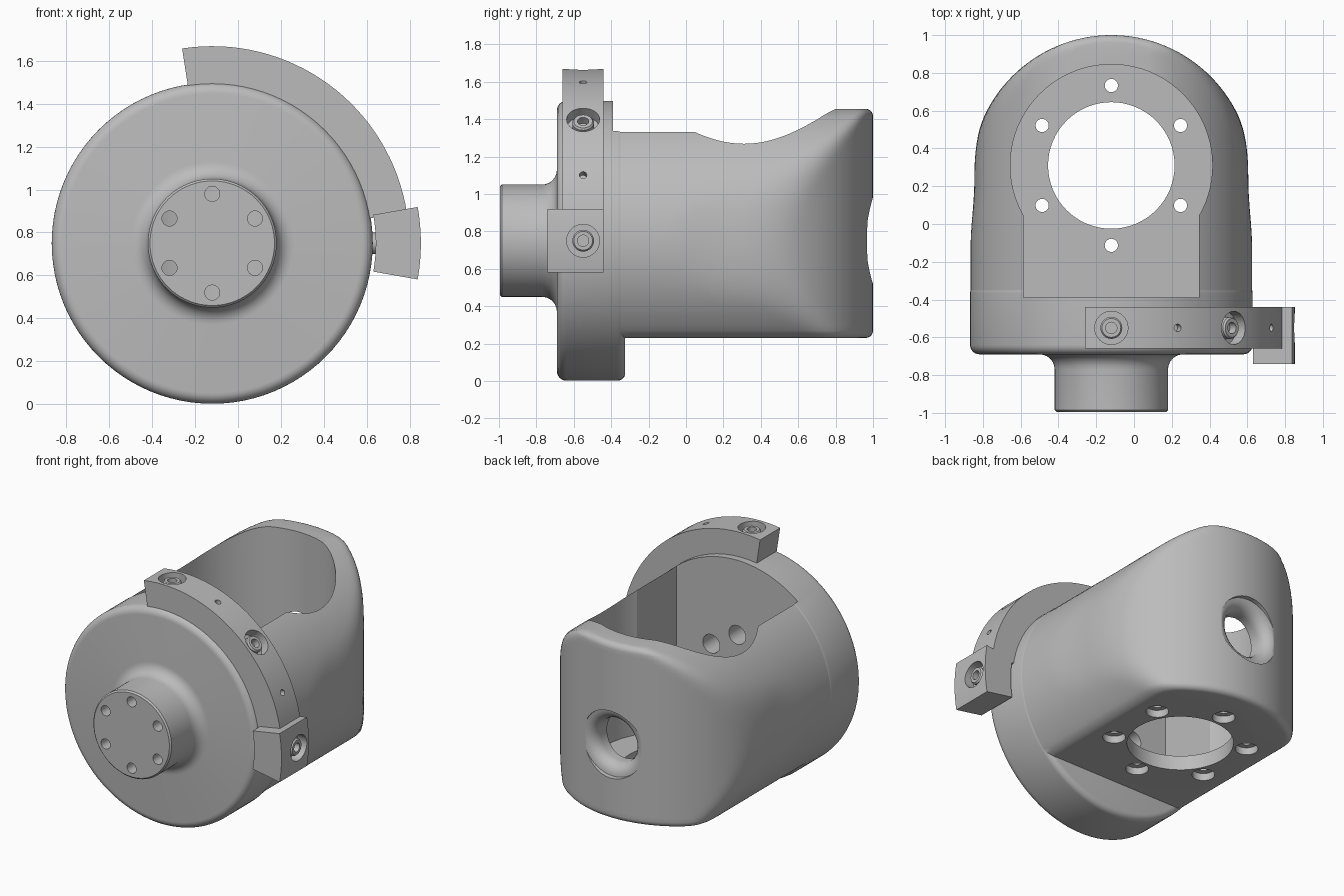
import bpy, bmesh, math
from math import sin, cos, pi, sqrt, radians
from mathutils import Vector

cube = bpy.data.objects.get("Cube")
if cube:
    bpy.data.objects.remove(cube, do_unlink=True)

grey = bpy.data.materials.new("machined_grey")
grey.use_nodes = True
grey.diffuse_color = (0.5, 0.5, 0.5, 1)
grey.node_tree.nodes["Principled BSDF"].inputs["Base Color"].default_value = (0.5, 0.5, 0.5, 1)

CX, CZ, R = -0.12, 0.75, 0.745      # main axis and radius
SEAT_Y = 0.31                       # centre of the vertical seat
BAND_Y = -0.55


def finish(name, bm):
    bmesh.ops.recalc_face_normals(bm, faces=bm.faces[:])
    mesh = bpy.data.meshes.new(name)
    bm.to_mesh(mesh)
    bm.free()
    mesh.materials.append(grey)
    obj = bpy.data.objects.new(name, mesh)
    bpy.context.collection.objects.link(obj)
    return obj


def loft(bm, rings):
    """Skin closed rings of points and cap both ends."""
    rows = [[bm.verts.new(p) for p in ring] for ring in rings]
    n = len(rows[0])
    for a, b in zip(rows, rows[1:]):
        for i in range(n):
            bm.faces.new((a[i], a[(i + 1) % n], b[(i + 1) % n], b[i]))
    bm.faces.new(rows[0][::-1])
    bm.faces.new(rows[-1])


def turn(bm, profile, origin, axis, sides=32):
    """Turned solid from (radius, height) pairs along an axis."""
    q = Vector(axis).to_track_quat('Z', 'Y')
    loft(bm, [[Vector(origin) + q @ Vector((r * cos(2 * pi * i / sides), r * sin(2 * pi * i / sides), h))
               for i in range(sides)] for r, h in profile])


def turned(name, profile, origin, axis, sides=32):
    bm = bmesh.new()
    turn(bm, profile, origin, axis, sides)
    return finish(name, bm)


def box(name, lo, hi):
    bm = bmesh.new()
    loft(bm, [[(lo[0], lo[1], z), (hi[0], lo[1], z), (hi[0], hi[1], z), (lo[0], hi[1], z)]
              for z in (lo[2], hi[2])])
    return finish(name, bm)


def arc_block(name, r0, r1, a0, a1, y0, y1):
    """Ring sector around the main axis."""
    n = 32
    angles = [radians(a0 + (a1 - a0) * i / n) for i in range(n + 1)]
    outline = [(r1, a) for a in angles] + [(r0, a) for a in reversed(angles)]
    bm = bmesh.new()
    loft(bm, [[(CX + r * cos(a), y, CZ + r * sin(a)) for r, a in outline] for y in (y0, y1)])
    return finish(name, bm)


def combine(target, tool, operation):
    mod = target.modifiers.new("bool", 'BOOLEAN')
    mod.operation, mod.solver, mod.object = operation, 'EXACT', tool
    with bpy.context.temp_override(object=target, active_object=target):
        bpy.ops.object.modifier_apply(modifier=mod.name)
    bpy.data.objects.remove(tool, do_unlink=True)


def fillet(r, h, radius, start, end, n=6):
    """Arc points around (r, h)."""
    return [(r + radius * cos(radians(start + (end - start) * i / n)),
             h + radius * sin(radians(start + (end - start) * i / n))) for i in range(n + 1)]


def smooth_min(a, b, k):
    h = max(k - abs(a - b), 0) / k
    return min(a, b) - h * h * k / 4


# Housing: horizontal barrel blended with an upright round back
def housing_ring(z, low, high, edge):
    gap = max(0, edge - (z - low), edge - (high - z))
    inset = edge - sqrt(max(edge * edge - gap * gap, 0))
    w = sqrt(R * R - (z - CZ) ** 2) - inset
    side = []
    for i in range(14):
        y = -0.45 + 0.05 * i
        side.append((smooth_min(w, R - inset + 0.6 * (0.25 - y) ** 2, 0.08), y))
    for i in range(33):
        a = pi / 2 * i / 32
        side.append((smooth_min(w, (R - inset) * cos(a), 0.08) if i < 32 else 0, 0.25 + (0.75 - inset) * sin(a)))
    return ([(CX + x, y, z) for x, y in side] +
            [(CX - x, y, z) for x, y in reversed(side[:-1])])


LOW, HIGH, EDGE = 0.23, 1.455, 0.04
levels = [LOW + EDGE * (1 - cos(pi / 2 * i / 5)) for i in range(5)]
levels += [LOW + EDGE + (HIGH - LOW - 2 * EDGE) * i / 40 for i in range(41)]
levels += [HIGH - EDGE * (1 - sin(pi / 2 * i / 5)) for i in range(1, 6)]
bm = bmesh.new()
loft(bm, [housing_ring(z, LOW, HIGH, EDGE) for z in levels])
housing = finish("housing", bm)

# Front drum with filleted hub, turned about the main axis
drum_r, hub_r = 0.748, 0.3
profile = [(hub_r - 0.01, -0.995), (hub_r, -0.985)]
profile += fillet(hub_r + 0.08, -0.77, 0.08, 180, 90)
profile += fillet(drum_r - 0.05, -0.64, 0.05, -90, 0)
profile += fillet(drum_r - 0.04, -0.365, 0.04, 0, 90)
drum = turned("drum", profile, (CX, 0, CZ), (0, 1, 0), 96)
combine(housing, drum, 'UNION')

# Keyhole pocket open to the top
combine(housing, box("neck_cutter", (CX - 0.465, -0.39, 0.33), (CX + 0.465, SEAT_Y, 2)), 'DIFFERENCE')
combine(housing, turned("seat_cutter", [(0.535, 0.33), (0.535, 2)], (CX, SEAT_Y, 0), (0, 0, 1), 80), 'DIFFERENCE')

# Floor opening and rounded cable port in the back
combine(housing, turned("floor_cutter", [(0.335, 0), (0.335, 0.5)], (CX, SEAT_Y, 0), (0, 0, 1), 64), 'DIFFERENCE')
port = [(0.15, 0.6)] + fillet(0.23, 0.89, 0.08, 180, 90) + [(0.24, 1.1)]
combine(housing, turned("port_cutter", port, (CX, 0, CZ), (0, 1, 0), 40), 'DIFFERENCE')

# Counterbored bolt circles in the floor and the hub
bm = bmesh.new()
for i in range(6):
    a = pi / 2 + i * pi / 3
    turn(bm, [(0.072, 0.1), (0.072, 0.28), (0.035, 0.28), (0.035, 0.5)],
         (CX + 0.423 * cos(a), SEAT_Y + 0.423 * sin(a), 0), (0, 0, 1), 24)
    turn(bm, [(0.035, -1.1), (0.035, -0.9), (0.065, -0.9), (0.065, -0.3)],
         (CX + 0.23 * cos(a), 0, CZ + 0.23 * sin(a)), (0, 1, 0), 24)
combine(housing, finish("bolt_cutter", bm), 'DIFFERENCE')

# Curved clamp band with its end block
band = arc_block("clamp_band", 0.74, 0.918, 9, 98.8, -0.66, -0.44)
block = arc_block("clamp_block", 0.762, 0.972, -10, 10, -0.74, -0.44)


def radial(angle):
    return (cos(radians(angle)), 0, sin(radians(angle)))


parts = [housing, band, block]
for target, outer, sockets, pinholes in ((band, 0.918, (90, 45), (67.5, 22.5)), (block, 0.972, (0,), ())):
    bm = bmesh.new()
    for a in sockets:
        turn(bm, [(0.088, outer - 0.07), (0.088, outer + 0.1)], (CX, BAND_Y, CZ), radial(a))
    for a in pinholes:
        turn(bm, [(0.02, outer - 0.05), (0.02, outer + 0.1)], (CX, BAND_Y, CZ), radial(a), 16)
    combine(target, finish("socket_cutter", bm), 'DIFFERENCE')
    # Hollow bushings seated in the sockets
    for a in sockets:
        bush = turned("bushing", [(0.058, outer - 0.09), (0.058, outer - 0.025), (0.05, outer - 0.015),
                                  (0.03, outer - 0.015), (0.03, outer - 0.06)], (CX, BAND_Y, CZ), radial(a))
        parts.append(bush)

# Locating pin between drum and block
parts.append(turned("locating_pin", [(0.05, 0.72), (0.05, 0.8)], (CX, BAND_Y, CZ), (1, 0, 0), 24))

bpy.ops.object.select_all(action='DESELECT')
for obj in parts:
    obj.select_set(True)
bpy.context.view_layer.objects.active = housing
bpy.ops.object.shade_smooth_by_angle(angle=radians(28))
